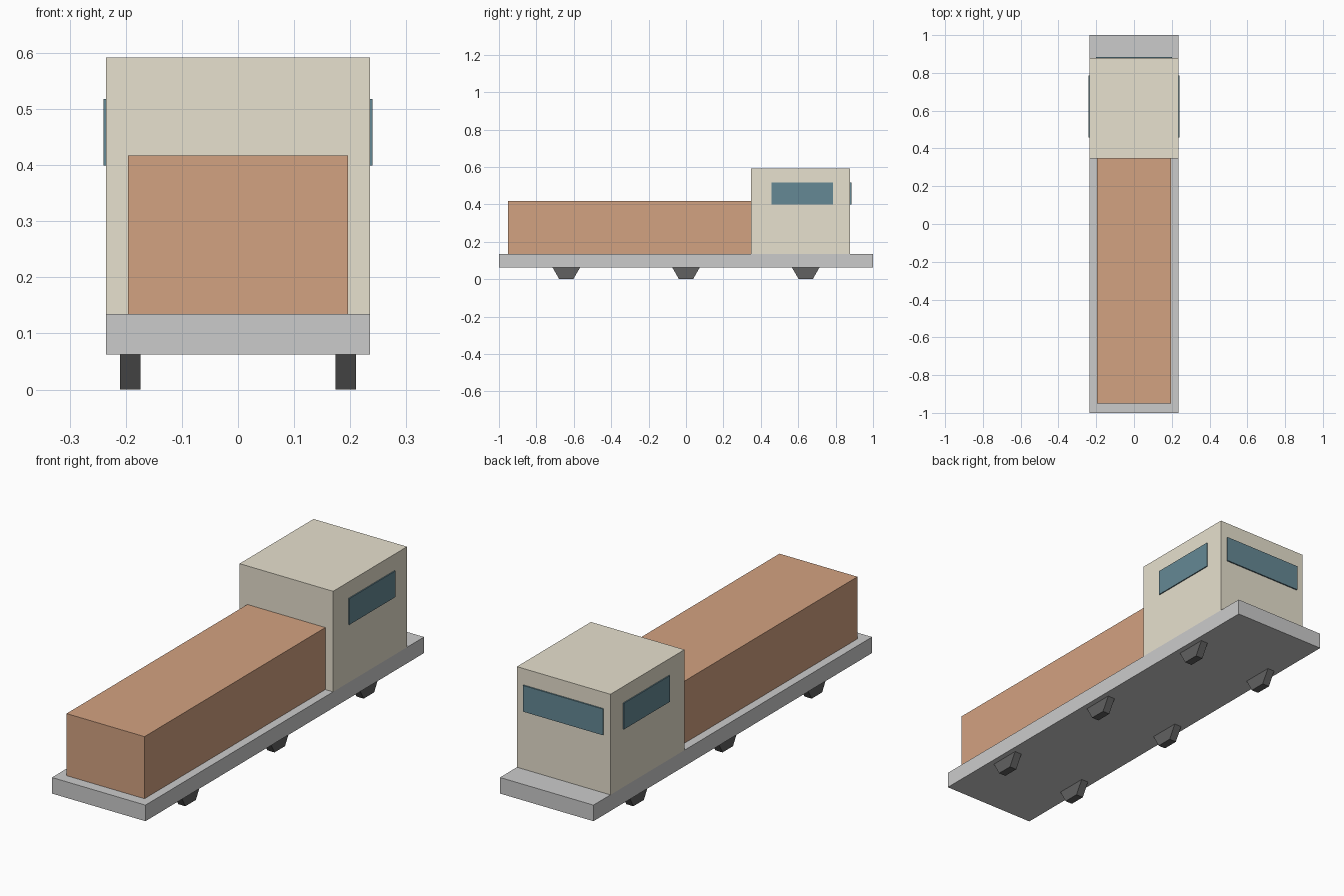
import bpy, math

if "Cube" in bpy.data.objects:
    bpy.data.objects.remove(bpy.data.objects["Cube"])


def material(name, rgb):
    m = bpy.data.materials.new(name)
    m.diffuse_color = (*rgb, 1)
    m.use_nodes = True
    m.node_tree.nodes["Principled BSDF"].inputs["Base Color"].default_value = m.diffuse_color
    return m


cream = material("cream", (0.80, 0.75, 0.62))
rust = material("rust", (0.65, 0.36, 0.22))
glass = material("glass", (0.13, 0.25, 0.30))
rubber = material("rubber", (0.12, 0.12, 0.12))


def box(name, x, y, z, mat=None):
    """Box from (min, max) ranges on each axis."""
    centre = [(a + b) / 2 for a, b in (x, y, z)]
    bpy.ops.mesh.primitive_cube_add(size=1, location=centre)
    o = bpy.context.object
    o.name = name
    for v in o.data.vertices:
        for i, (a, b) in enumerate((x, y, z)):
            v.co[i] *= b - a
    if mat:
        o.data.materials.append(mat)
    return o


# Flat chassis, cargo body and cab
box("chassis", (-0.235, 0.235), (-1, 1), (0.062, 0.135))
box("cargo_box", (-0.196, 0.196), (-0.951, 0.347), (0.135, 0.417), rust)
box("cab", (-0.235, 0.235), (0.347, 0.878), (0.135, 0.592), cream)

# Thin window panels proud of the cab walls
box("windscreen", (-0.201, 0.201), (0.873, 0.884), (0.399, 0.518), glass)
for side, s in (("left", -1), ("right", 1)):
    x = sorted((s * 0.230, s * 0.240))
    box(f"{side}_window", x, (0.457, 0.787), (0.399, 0.518), glass)

# Six hexagonal wheels, upper halves sunk into the chassis
R = 0.075
for side, s in (("left", -1), ("right", 1)):
    for row, y in (("front", -0.64), ("middle", 0), ("rear", 0.64)):
        bpy.ops.mesh.primitive_cylinder_add(
            vertices=6, radius=R, depth=0.036,
            location=(s * 0.192, y, R * math.cos(math.pi / 6)),
            rotation=(0, math.pi / 2, 0))
        o = bpy.context.object
        o.name = f"{side}_{row}_wheel"
        o.data.materials.append(rubber)
